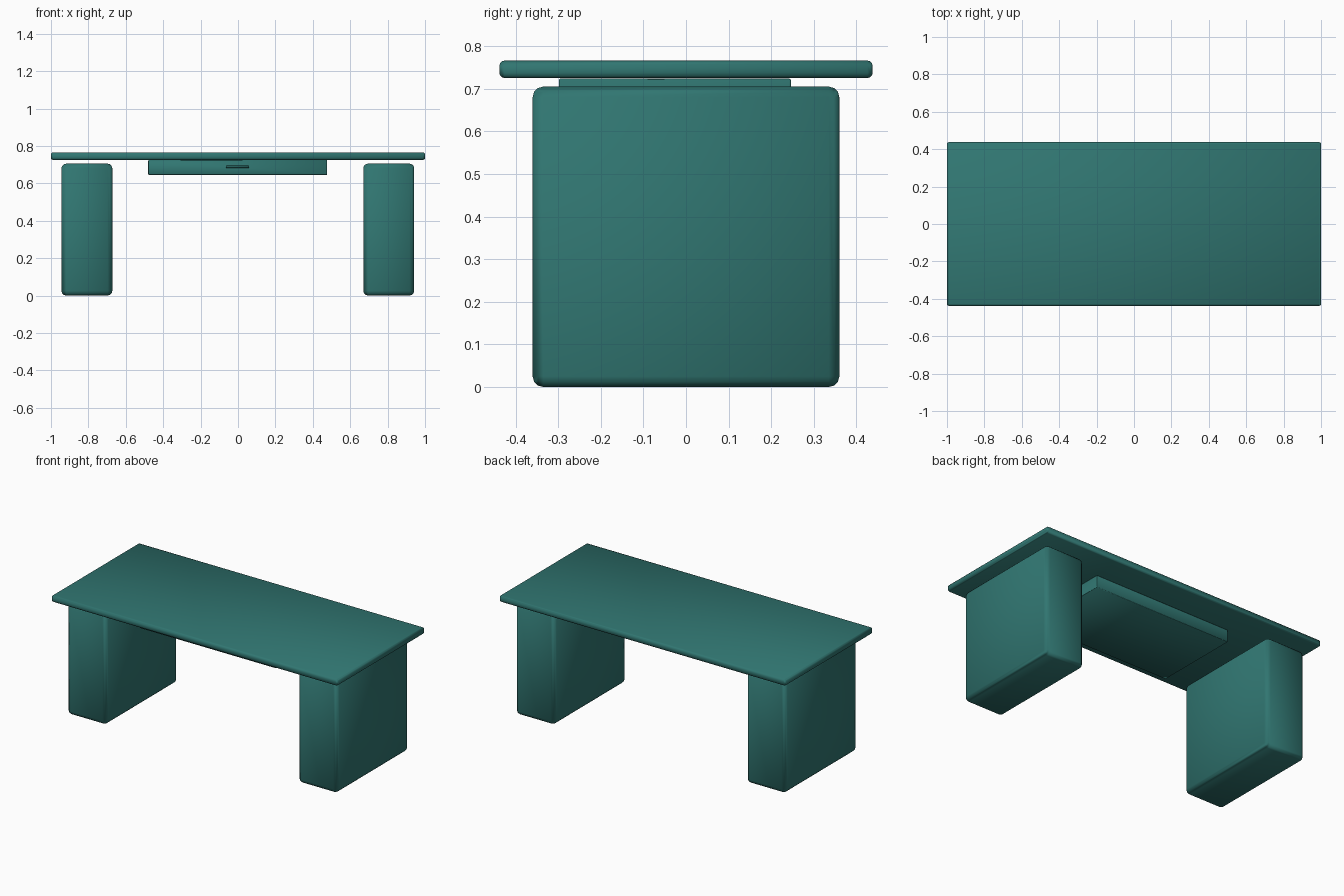
import bpy
import math

cube = bpy.data.objects.get("Cube")
if cube:
    bpy.data.objects.remove(cube, do_unlink=True)

# One painted finish for the whole desk
TEAL = (0.03, 0.18, 0.165, 1.0)
teal = bpy.data.materials.new("teal_paint")
teal.use_nodes = True
teal.diffuse_color = TEAL
teal.node_tree.nodes["Principled BSDF"].inputs["Base Color"].default_value = TEAL


def rounded_box(name, low, high, radius, segments=3):
    """Box between two corners with rounded, smooth-shaded edges."""
    centre = [(a + b) / 2 for a, b in zip(low, high)]
    bpy.ops.mesh.primitive_cube_add(size=1, location=centre)
    box = bpy.context.object
    box.name = name
    box.scale = [b - a for a, b in zip(low, high)]
    bpy.ops.object.transform_apply(location=False, rotation=False, scale=True)
    bevel = box.modifiers.new("rounded_edges", "BEVEL")
    bevel.width = radius
    bevel.segments = segments
    bevel.harden_normals = True
    bpy.ops.object.modifier_apply(modifier=bevel.name)
    box.data.materials.append(teal)
    bpy.ops.object.shade_smooth_by_angle(angle=math.radians(40))
    return box


# Table top
rounded_box("table_top", (-1, -0.438, 0.725), (1, 0.438, 0.766), 0.012)

# Pedestals, standing slightly clear of the top
for side, x in (("right", -0.808), ("left", 0.806)):
    rounded_box(side + "_pedestal", (x - 0.136, -0.36, 0), (x + 0.136, 0.36, 0.705), 0.025)

# Shallow drawer hung under the top, with a thin pull on its front
rounded_box("drawer", (-0.48, -0.298, 0.645), (0.477, 0.246, 0.724), 0.004, 2)
rounded_box("drawer_pull", (-0.065, -0.308, 0.682), (0.06, -0.296, 0.694), 0.003, 2)
